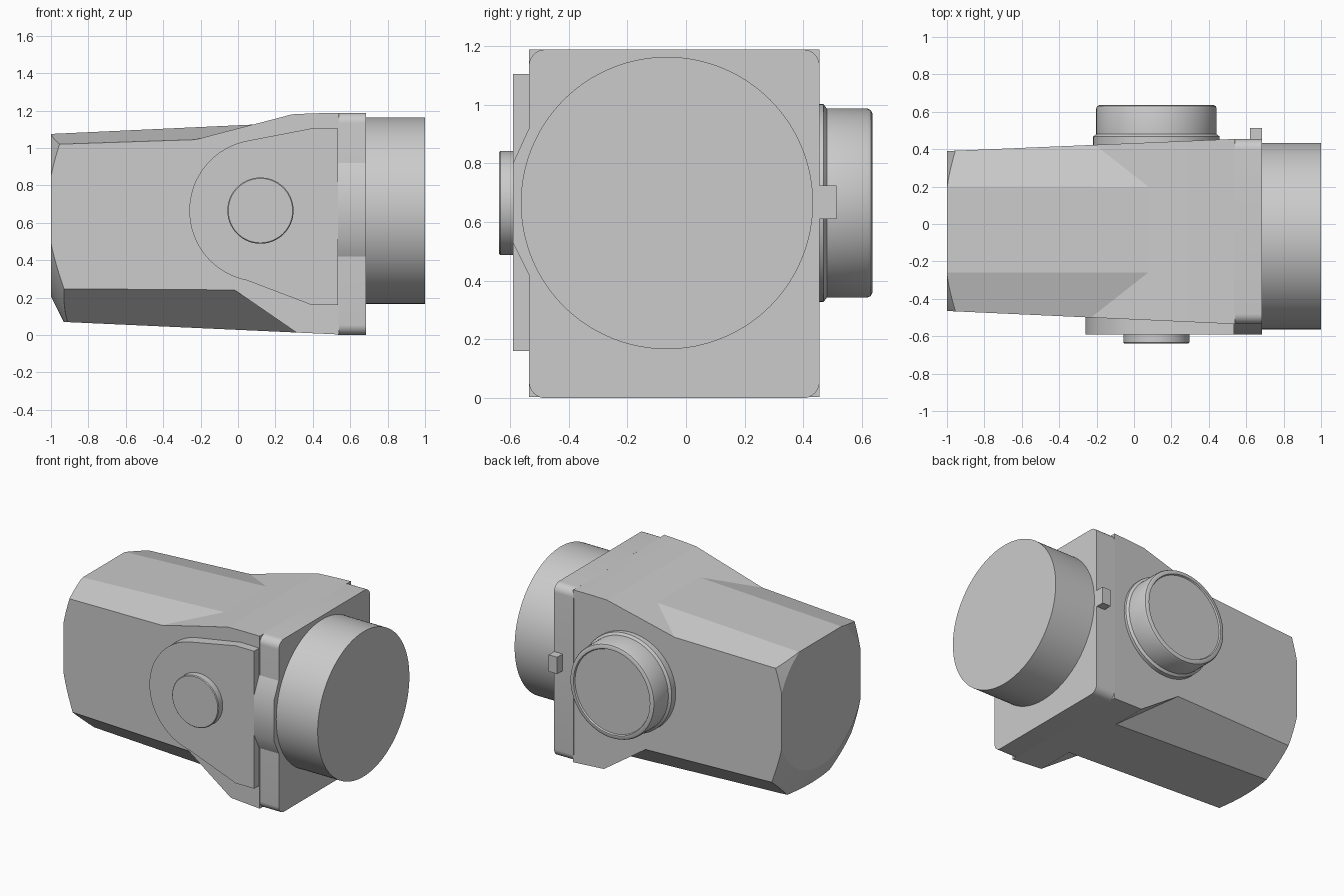
import bpy, bmesh, math
from mathutils import Vector, Matrix

if "Cube" in bpy.data.objects:
    bpy.data.objects.remove(bpy.data.objects["Cube"])

GREY = (0.6, 0.6, 0.6, 1)
grey = bpy.data.materials.new("plain grey")
grey.use_nodes = True
grey.diffuse_color = GREY
grey.node_tree.nodes["Principled BSDF"].inputs["Base Color"].default_value = GREY


def finish(name, bm, angle=30):
    bmesh.ops.recalc_face_normals(bm, faces=bm.faces)
    mesh = bpy.data.meshes.new(name)
    bm.to_mesh(mesh)
    bm.free()
    mesh.materials.append(grey)
    ob = bpy.data.objects.new(name, mesh)
    bpy.context.collection.objects.link(ob)
    smooth(ob, angle)
    return ob


def smooth(ob, angle):
    bpy.ops.object.select_all(action='DESELECT')
    ob.select_set(True)
    bpy.context.view_layer.objects.active = ob
    bpy.ops.object.shade_smooth_by_angle(angle=math.radians(angle))


def loft(name, start, end, angle=30):
    """Solid between two matching outlines."""
    bm = bmesh.new()
    a = [bm.verts.new(p) for p in start]
    b = [bm.verts.new(p) for p in end]
    bm.faces.new(a)
    bm.faces.new(b)
    for i in range(len(a)):
        j = (i + 1) % len(a)
        bm.faces.new((a[i], a[j], b[j], b[i]))
    return finish(name, bm, angle)


def lathe(name, profile, center, axis, steps=96):
    """Spin (radius, position) points round a line along x or y."""
    bm = bmesh.new()
    rings = []
    for r, h in profile:
        ring = []
        for k in range(steps):
            t = math.tau * k / steps
            u, v = r * math.cos(t), r * math.sin(t)
            p = (h, center[0] + u, center[1] + v) if axis == 'x' else (center[0] + u, h, center[1] + v)
            ring.append(bm.verts.new(p))
        rings.append(ring)
    for a, b in zip(rings, rings[1:]):
        for k in range(steps):
            n = (k + 1) % steps
            bm.faces.new((a[k], a[n], b[n], b[k]))
    bm.faces.new(rings[0])
    bm.faces.new(rings[-1])
    return finish(name, bm)


def cut(ob, cutter, operation):
    cutter.hide_render = True
    mod = ob.modifiers.new("cut", 'BOOLEAN')
    mod.operation = operation
    mod.solver = 'EXACT'
    mod.object = cutter
    bpy.context.view_layer.objects.active = ob
    bpy.ops.object.modifier_apply(modifier=mod.name)
    bpy.data.objects.remove(cutter)


# Tapered housing
def front_y(x):
    return -0.465 - 0.0455 * (x + 1)


def back_y(x):
    return 0.39 + 0.042 * (x + 1)


outline = [(-1, 0.073), (0.54, 0.003), (0.54, 1.188), (0.4, 1.185),
           (0.29, 1.18), (0.08, 1.125), (-1, 1.075)]
housing = loft("housing", [(x, front_y(x), z) for x, z in outline],
               [(x, back_y(x), z) for x, z in outline])


# Long edge chamfers, each stopped by a sloping plane z = m * x + c
def chamfer(ridge_y, side, z0, rise, fall, away, m, c):
    rows = [(ridge_y - side * 0.06, z0 - fall * 0.06),
            (ridge_y + side * 0.74, z0 + fall * 0.74),
            (ridge_y + side * 0.74, z0 + away)]
    start, end = [], []
    for y, z in rows:
        stop = (c - z - rise) / (rise - m) - 0.003
        start.append((-1.2, y, z - 0.2 * rise))
        end.append((stop, y, z + rise * (stop + 1)))
    cut(housing, loft("chamfer_cutter", start, end), 'DIFFERENCE')


for ridge_y, side in ((-0.26, -1), (0.2, 1)):
    chamfer(ridge_y, side, 1.075, 0.046, -0.275, 0.5, 0.262, 1.104)
    chamfer(ridge_y, side, 0.073, -0.045, 0.85, -0.5, -0.6875, 0.23)

# Conical trim of the far end
cone = lathe("end_cutter", [(0.465, -1.0), (4.465, 1.0)], (-0.035, 0.67), 'x', 128)
cut(housing, cone, 'INTERSECT')
smooth(housing, 12)

# Collar with rounded corners
corner = 0.055
collar_yz = []
for y, z, first in ((0.455, 1.188, 0), (-0.535, 1.188, 90), (-0.535, 0, 180), (0.455, 0, 270)):
    cy = y - math.copysign(corner, y)
    cz = z - corner if z > 0.5 else z + corner
    for k in range(9):
        t = math.radians(first + k * 90 / 8)
        collar_yz.append((cy + corner * math.cos(t), cz + corner * math.sin(t)))
loft("collar", [(0.535, y, z) for y, z in collar_yz], [(0.685, y, z) for y, z in collar_yz])

# Raised pad on the collar front
pad = [(-0.5, 0.41), (-0.535, 0.42), (-0.59, 0.53), (-0.59, 0.8), (-0.535, 0.92), (-0.5, 0.93)]
loft("collar_pad", [(0.535, y, z) for y, z in pad], [(0.685, y, z) for y, z in pad])

# Large lens barrel
lathe("lens_barrel", [(0.498, 0.66), (0.498, 1.0)], (-0.065, 0.665), 'x', 128)

# Front plate with rounded end, and its button
plate = [(0.535, 0.16), (0.535, 1.105), (0.395, 1.105)]
for k in range(33):
    t = math.radians(101 + 158 * k / 32)
    plate.append((0.12 + 0.38 * math.cos(t), 0.665 + 0.38 * math.sin(t)))
plate.append((0.395, 0.16))
loft("front_plate", [(x, -0.59, z) for x, z in plate], [(x, -0.44, z) for x, z in plate])
lathe("front_button", [(0.177, -0.57), (0.177, -0.633), (0.172, -0.638)], (0.12, 0.665), 'y')

# Rear cap with base ring and thin rim
cap = [(0.338, 0.4), (0.338, 0.468), (0.322, 0.48), (0.322, 0.618), (0.317, 0.63), (0.305, 0.636),
       (0.29, 0.636), (0.285, 0.626)]
lathe("rear_cap", cap, (0.12, 0.665), 'y')

# Small peg on the collar back
peg = [(0.62, 0.61), (0.685, 0.61), (0.685, 0.725), (0.62, 0.725)]
loft("rear_peg", [(x, 0.44, z) for x, z in peg], [(x, 0.513, z) for x, z in peg])
